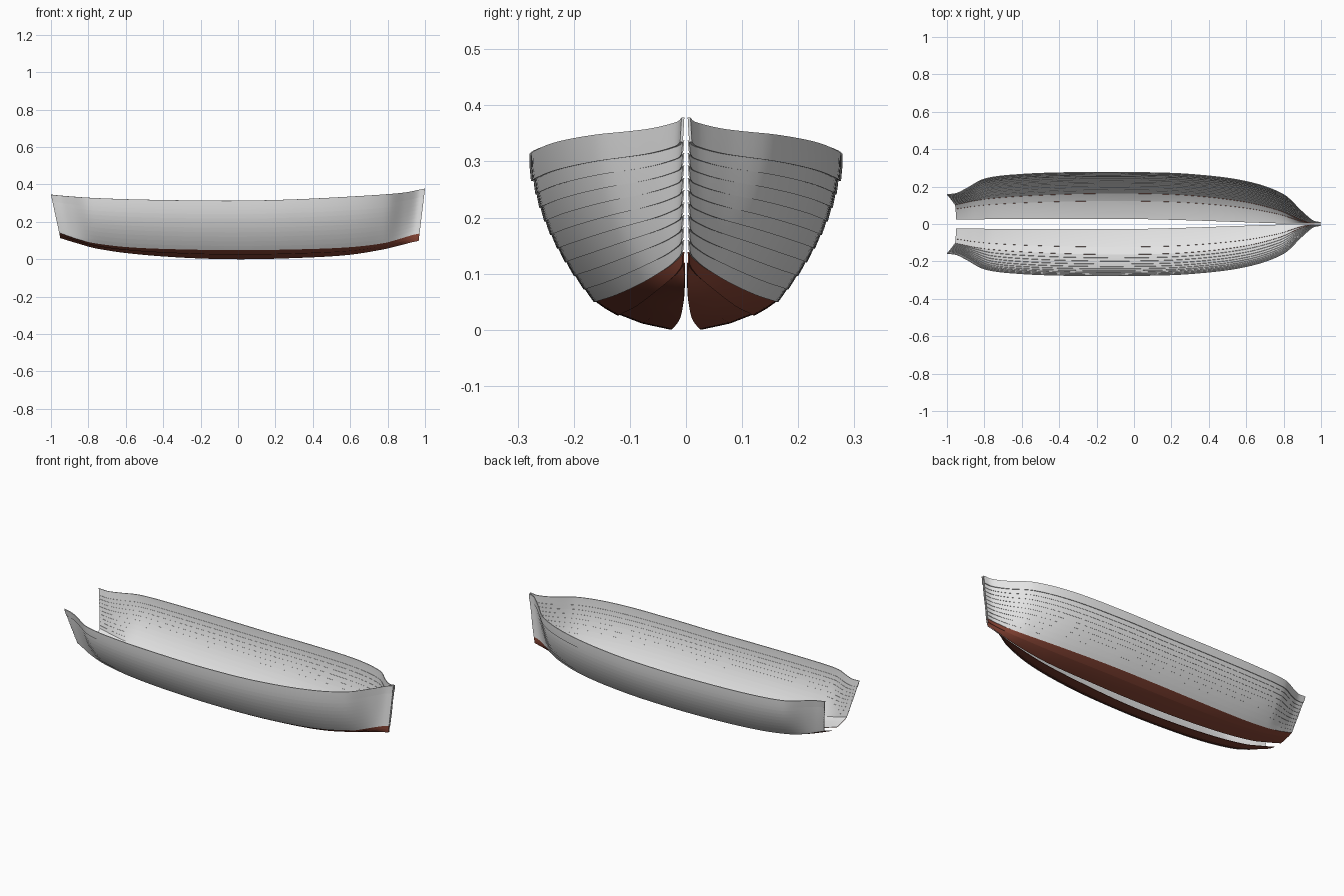
import bpy
import bmesh
from mathutils import Vector

if "Cube" in bpy.data.objects:
    bpy.data.objects.remove(bpy.data.objects["Cube"], do_unlink=True)


def make_material(name, colour):
    mat = bpy.data.materials.new(name)
    mat.use_nodes = True
    mat.diffuse_color = colour
    mat.node_tree.nodes["Principled BSDF"].inputs["Base Color"].default_value = colour
    return mat


grey = make_material("pale grey planking", (0.78, 0.78, 0.78, 1))
brown = make_material("red brown bottom paint", (0.25, 0.06, 0.036, 1))

# Stations: position, then half breadth and height of keel edge, paint line and sheer
STATIONS = [
    (-1, .025, .113, .105, .142, .16, .345),
    (-.95, .025, .098, .115, .125, .166, .34),
    (-.9, .025, .084, .125, .108, .19, .336),
    (-.8, .026, .058, .138, .085, .243, .329),
    (-.6, .027, .03, .152, .064, .268, .321),
    (-.3, .028, .008, .163, .053, .278, .315),
    (0, .027, 0, .165, .05, .278, .313),
    (.3, .02, .006, .155, .053, .268, .32),
    (.6, .01, .022, .122, .064, .23, .335),
    (.8, .004, .052, .075, .086, .16, .348),
    (.9, .003, .075, .033, .112, .068, .358),
    (.96, .003, .09, .013, .13, .018, .37),
    (1, .003, .098, .008, .138, .008, .378),
]
ROWS = [Vector(row) for row in STATIONS]
THICK = 0.0025
STEPS = 96


def slope(i):
    a, b = ROWS[max(i - 1, 0)], ROWS[min(i + 1, len(ROWS) - 1)]
    return (b - a) / (b[0] - a[0])


def station(s):
    """Smoothly interpolated station values at s."""
    i = max(k for k in range(len(ROWS) - 1) if ROWS[k][0] <= s + 1e-6)
    a, b = ROWS[i], ROWS[i + 1]
    h = b[0] - a[0]
    t = (s - a[0]) / h
    u = 1 - t
    return (a * (u * u * (1 + 2 * t)) + b * (t * t * (3 - 2 * t))
            + slope(i) * (h * t * u * u) - slope(i + 1) * (h * t * t * u))


def hull_point(s, v, offset):
    """v runs 0 to 1 over the bottom and 1 to 2 over the topsides."""
    row = station(s)
    keel, paint, sheer = (Vector(row[k:k + 2]) for k in (1, 3, 5))
    if v <= 1:
        start, end, t = keel, paint, v
        bend = Vector((keel.x + (paint.x - keel.x) * .6, keel.y + (paint.y - keel.y) * .2))
    else:
        start, end, t = paint, sheer, v - 1
        full = .95 - 2 * max(0, -s - .8)
        bend = Vector((paint.x + (sheer.x - paint.x) * full,
                       paint.y + (sheer.y - paint.y) * .5))
    p = start * (1 - t) ** 2 + bend * (2 * t * (1 - t)) + end * t ** 2
    tangent = ((bend - start) * (1 - t) + (end - bend) * t).normalized()
    p += Vector((tangent.y, -tangent.x)) * offset
    # The stem and stern rake inward toward the keel
    low = (sheer.y - p.y) / (sheer.y - keel.y)
    x = s * (1 - low * (.05 if s < 0 else .034))
    return (x, -max(p.x, .002), max(p.y, 0))


def make_plank(name, v0, v1, bottom, extra=0):
    """A lapped plank: its lower edge stands outside the plank below."""
    loop = []
    for f in (0, .5, 1):
        loop.append((v0 + (v1 - v0) * f, extra - THICK * f))
    for f in (1, .5, 0):
        loop.append((v0 + (v1 - v0) * f, -THICK * (1 + f)))
    bm = bmesh.new()
    rings = []
    for i in range(STEPS + 1):
        # Blend even spacing with finer spacing toward the ends
        q = 2 * i / STEPS - 1
        s = q * (1.35 - .35 * q * q)
        rings.append([bm.verts.new(hull_point(s, v, o)) for v, o in loop])
    n = len(loop)
    for a, b in zip(rings, rings[1:]):
        for k in range(n):
            m = (k + 1) % n
            face = bm.faces.new((a[k], b[k], b[m], a[m]))
            # Inner faces stay unpainted
            face.material_index = 1 if bottom and k in (3, 4) else 0
    bm.faces.new(rings[0])
    bm.faces.new(rings[-1][::-1])
    bmesh.ops.recalc_face_normals(bm, faces=bm.faces)
    mesh = bpy.data.meshes.new(name)
    bm.to_mesh(mesh)
    bm.free()
    mesh.materials.append(brown if bottom else grey)
    mesh.materials.append(grey)
    obj = bpy.data.objects.new(name, mesh)
    bpy.context.collection.objects.link(obj)
    # Matching plank on the other side
    mirror = obj.modifiers.new("Mirror", 'MIRROR')
    mirror.use_axis = (False, True, False)
    mirror.use_mirror_merge = False
    return obj


# Painted bottom planks
planks = [make_plank("garboard_plank", 0, .66, True),
          make_plank("bilge_plank", .64, 1, True)]

# Side planks, then the thicker top plank
SIDES = 9
TOP = 1.83
width = (TOP - 1) / SIDES
for i in range(SIDES):
    planks.append(make_plank("side_plank_%d" % (i + 1), .99 + i * width,
                             1 + (i + 1) * width, False))
planks.append(make_plank("sheer_plank", TOP - .01, 2, False, THICK))

# Smooth along the planks, crisp at their edges
bpy.ops.object.select_all(action='DESELECT')
for obj in planks:
    obj.select_set(True)
bpy.context.view_layer.objects.active = planks[0]
bpy.ops.object.shade_smooth_by_angle(angle=.6)
